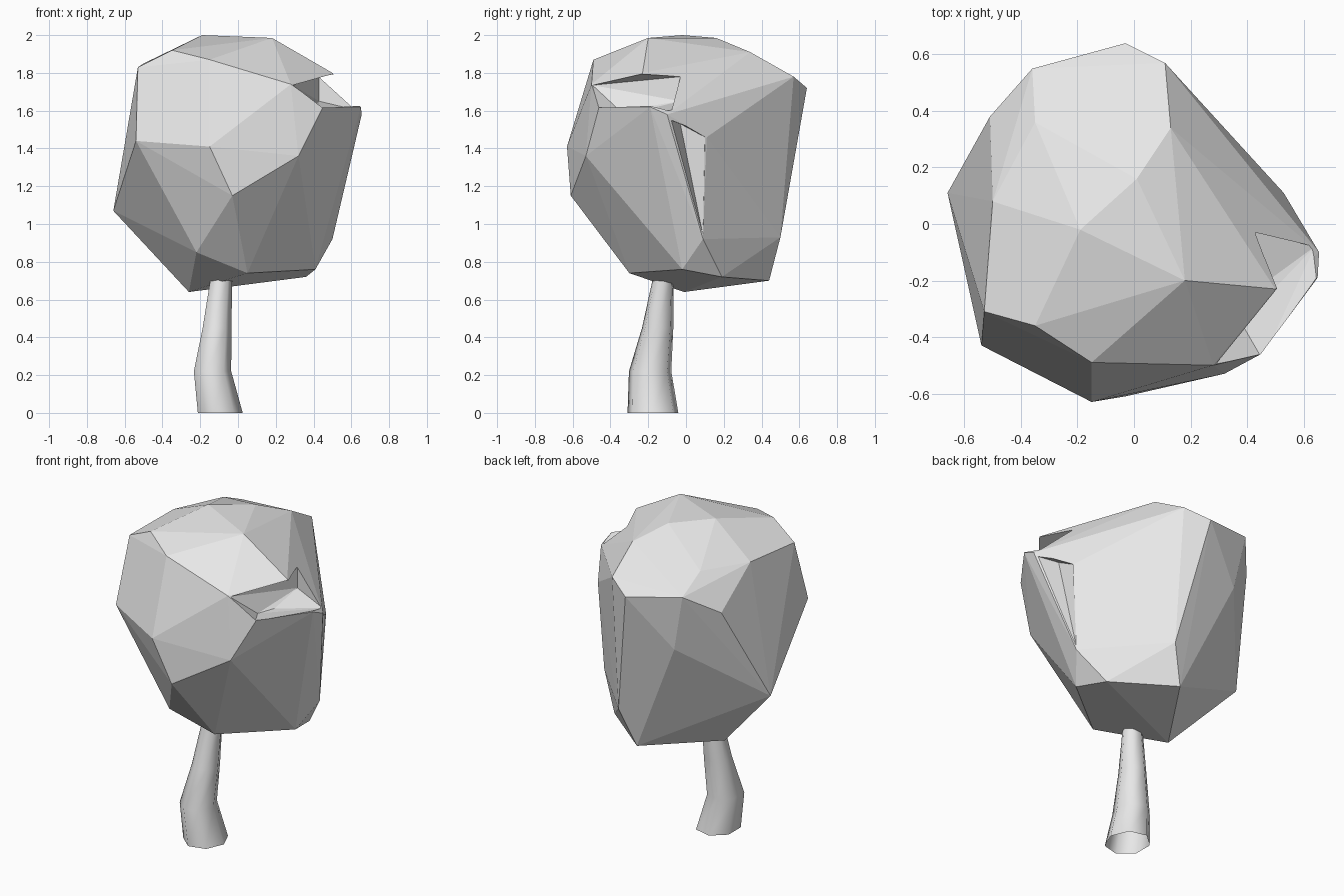
import bpy, bmesh, math

cube = bpy.data.objects.get("Cube")
if cube:
    bpy.data.objects.remove(cube, do_unlink=True)

# One pale grey for the whole tree
grey = bpy.data.materials.new("pale_grey")
grey.use_nodes = True
grey.diffuse_color = (0.8, 0.8, 0.8, 1)
grey.node_tree.nodes["Principled BSDF"].inputs["Base Color"].default_value = (0.8, 0.8, 0.8, 1)


def make_object(name, bm):
    bmesh.ops.recalc_face_normals(bm, faces=bm.faces)
    mesh = bpy.data.meshes.new(name)
    bm.to_mesh(mesh)
    bm.free()
    mesh.materials.append(grey)
    obj = bpy.data.objects.new(name, mesh)
    bpy.context.collection.objects.link(obj)
    return obj


def hull(name, points):
    """Faceted convex block through the given corner points."""
    bm = bmesh.new()
    for p in points:
        bm.verts.new(p)
    bmesh.ops.convex_hull(bm, input=bm.verts)
    loose = [v for v in bm.verts if not v.link_faces]
    bmesh.ops.delete(bm, geom=loose, context='VERTS')
    return make_object(name, bm)


def carve(target, name, points):
    """Cut a faceted pocket out of the target."""
    cutter = hull(name, points)
    cutter.hide_render = True
    cutter.hide_viewport = True
    cutter.display_type = 'WIRE'
    mod = target.modifiers.new(name, 'BOOLEAN')
    mod.operation = 'DIFFERENCE'
    mod.solver = 'EXACT'
    mod.object = cutter


def loft(name, rings, sides):
    """Open tapered tube through elliptical rings (x, y, z, rx, ry)."""
    bm = bmesh.new()
    loops = []
    for x, y, z, rx, ry in rings:
        angles = [math.tau * i / sides for i in range(sides)]
        loops.append([bm.verts.new((x + rx * math.cos(a), y + ry * math.sin(a), z)) for a in angles])
    for low, high in zip(loops, loops[1:]):
        for i in range(sides):
            j = (i + 1) % sides
            bm.faces.new((low[i], low[j], high[j], high[i]))
    return make_object(name, bm)


# Crown corners, grouped by area
top = [(-.19, -.02, 2), (.18, -.2, 1.985), (.01, .16, 1.985), (-.35, -.36, 1.92),
       (-.35, .36, 1.86), (.13, .34, 1.91), (-.53, -.31, 1.83), (-.5, .08, 1.85)]
front = [(-.15, -.49, 1.87), (.28, -.5, 1.74), (-.15, -.63, 1.41), (-.03, -.61, 1.15),
         (.32, -.53, 1.36), (.45, -.46, 1.62), (-.54, -.43, 1.44)]
side = [(.65, -.19, 1.62), (.655, -.1, 1.58), (.5, -.23, 1.8), (.53, .11, 1.46), (-.66, .11, 1.07)]
back = [(-.03, .64, 1.72), (.11, .57, 1.78), (-.36, .55, 1.77), (-.51, .38, 1.65), (-.29, .53, 1.42)]
bottom = [(.05, -.3, .74), (.41, -.02, .76), (.36, .19, .72), (.5, .09, .92), (-.26, -.01, .64),
          (.03, .44, .7), (.115, .5, .93), (-.365, .2, .89), (-.22, -.36, .85)]
crown = hull("crown", top + front + side + back + bottom)

# Hollow under the ridge, and groove behind the side edge
carve(crown, "hollow_cutter", [(.29, -.495, 1.735), (.455, -.48, 1.62), (.645, -.19, 1.625),
                               (.64, -.08, 1.6), (.5, -.23, 1.795), (.6, -.45, 1.75), (.72, -.1, 1.7),
                               (.42, -.24, 1.6), (.38, -.35, 1.6), (.43, -.03, 1.65), (.43, -.03, 1.78)])
carve(crown, "groove_cutter", [(.645, -.08, 1.55), (.53, -.03, 1.53), (.53, .1, 1.46),
                               (.5, .09, .94), (.72, .05, 1.5), (.66, .12, 1.4)])

# Leaning hollow trunk with a flared foot
trunk = loft("trunk", [(-.1, -.175, 0, .125, .138), (-.14, -.19, .22, .104, .115),
                       (-.115, -.15, .45, .08, .085), (-.09, -.12, .72, .06, .055)], 7)
bpy.ops.object.select_all(action='DESELECT')
trunk.select_set(True)
bpy.context.view_layer.objects.active = trunk
bpy.ops.object.shade_smooth_by_angle(angle=math.radians(70))
